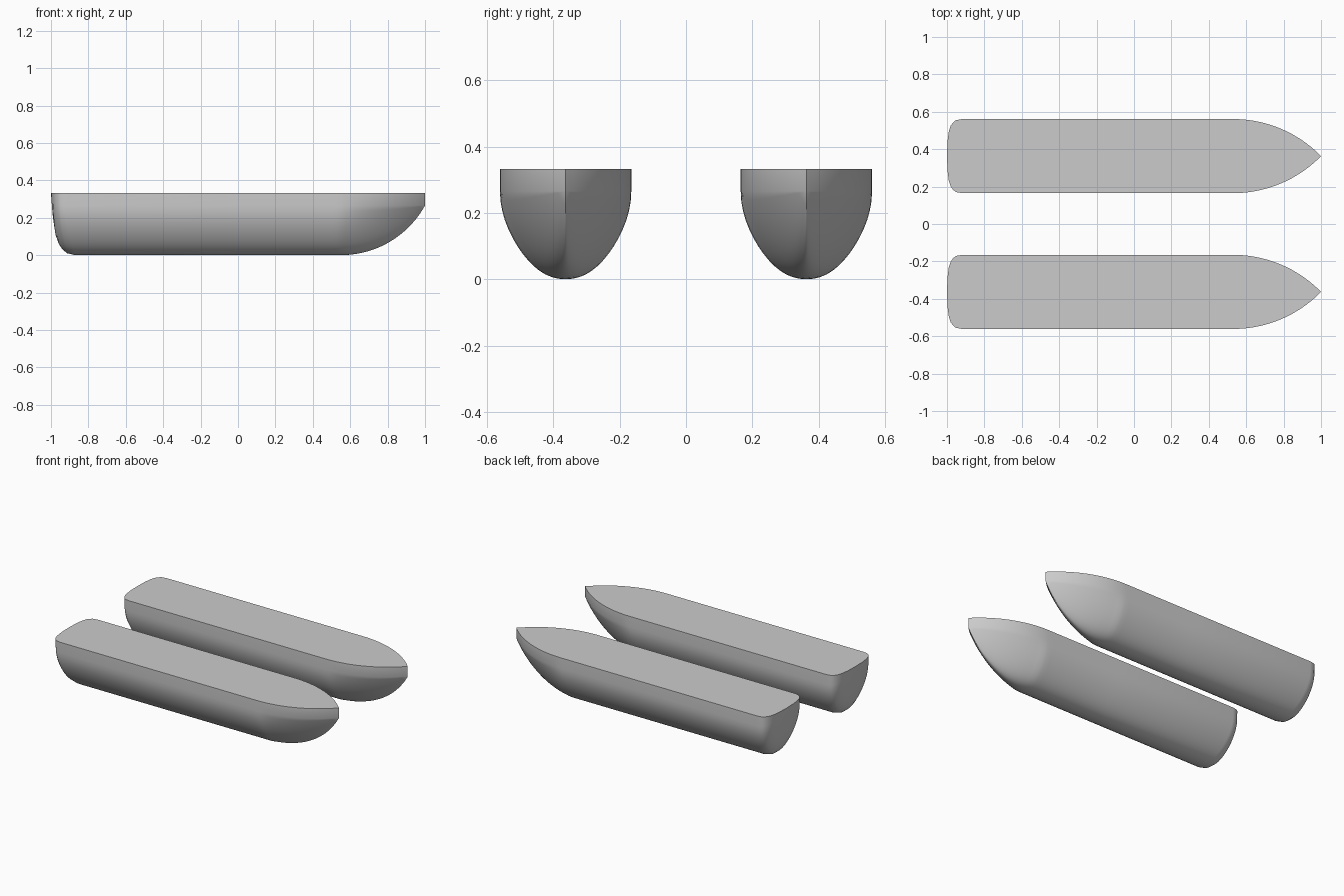
import bpy, bmesh
from math import sin, cos, pi, sqrt

if "Cube" in bpy.data.objects:
    bpy.data.objects.remove(bpy.data.objects["Cube"])

HALF, CHINE, TOP, OFFSET = 0.198, 0.265, 0.333, 0.363
N = 14  # segments from keel to chine


def arc(d, length, rise):
    """Height of a circular arc that starts tangent and reaches rise at length."""
    if d <= 0:
        return 0.0
    r = (length ** 2 + rise ** 2) / (2 * rise)
    return r - sqrt(max(0.0, r * r - d * d))


def section(x):
    """U-shaped section, turning into a V toward the bow."""
    w = HALF - arc(x - 0.53, 0.47, HALF)
    keel = arc(x - 0.55, 0.45, CHINE)
    s = max(0.0, (x - 0.55) / 0.45) ** 0.7
    side = []
    for i in range(N + 1):
        a = i / N * pi / 2
        t = 1 - cos(a)
        u = sin(a) - 0.05 * sin(2 * a) ** 2
        u = u * (1 - s) + t ** 0.85 * s
        side.append((w * u, keel + (CHINE - keel) * t))
    side.append((w, TOP))
    return [(-y, z) for y, z in reversed(side[1:])] + side


def hull(name, y0):
    bm = bmesh.new()
    rings = []
    # rounded transom: (scale, x at the side, x at the keel)
    stern = [(0, -1, -1), (0.4, -0.997, -0.989), (0.67, -0.99, -0.976),
             (0.82, -0.98, -0.958), (0.91, -0.967, -0.938),
             (0.97, -0.952, -0.913), (1, -0.92, -0.87)]
    for f, xs, xk in stern:
        ring = []
        for y, z in section(0):
            d = ((TOP - z) / TOP) ** 2
            ring.append((xs + (xk - xs) * d, y0 + y * f, TOP - (TOP - z) * f))
        rings.append(ring)
    # straight body and curved bow
    for x in [0.0, 0.5] + [0.53 + 0.47 * i / 18 for i in range(19)]:
        rings.append([(x, y0 + y, z) for y, z in section(x)])
    grid = [[bm.verts.new(p) for p in r] for r in rings]
    for a, b in zip(grid, grid[1:]):
        for i in range(len(a) - 1):
            bm.faces.new((a[i], a[i + 1], b[i + 1], b[i]))
    bmesh.ops.remove_doubles(bm, verts=bm.verts, dist=0.0003)
    # flat deck
    rim = [e for e in bm.edges if e.is_boundary
           and all(abs(v.co.z - TOP) < 1e-4 for v in e.verts)]
    bmesh.ops.contextual_create(bm, geom=rim)
    bmesh.ops.recalc_face_normals(bm, faces=bm.faces)
    me = bpy.data.meshes.new(name)
    bm.to_mesh(me)
    bm.free()
    ob = bpy.data.objects.new(name, me)
    bpy.context.collection.objects.link(ob)
    bpy.ops.object.select_all(action='DESELECT')
    ob.select_set(True)
    bpy.context.view_layer.objects.active = ob
    bpy.ops.object.shade_smooth_by_angle(angle=0.6)


# pair of pontoon hulls
hull("front_hull", -OFFSET)
hull("back_hull", OFFSET)
